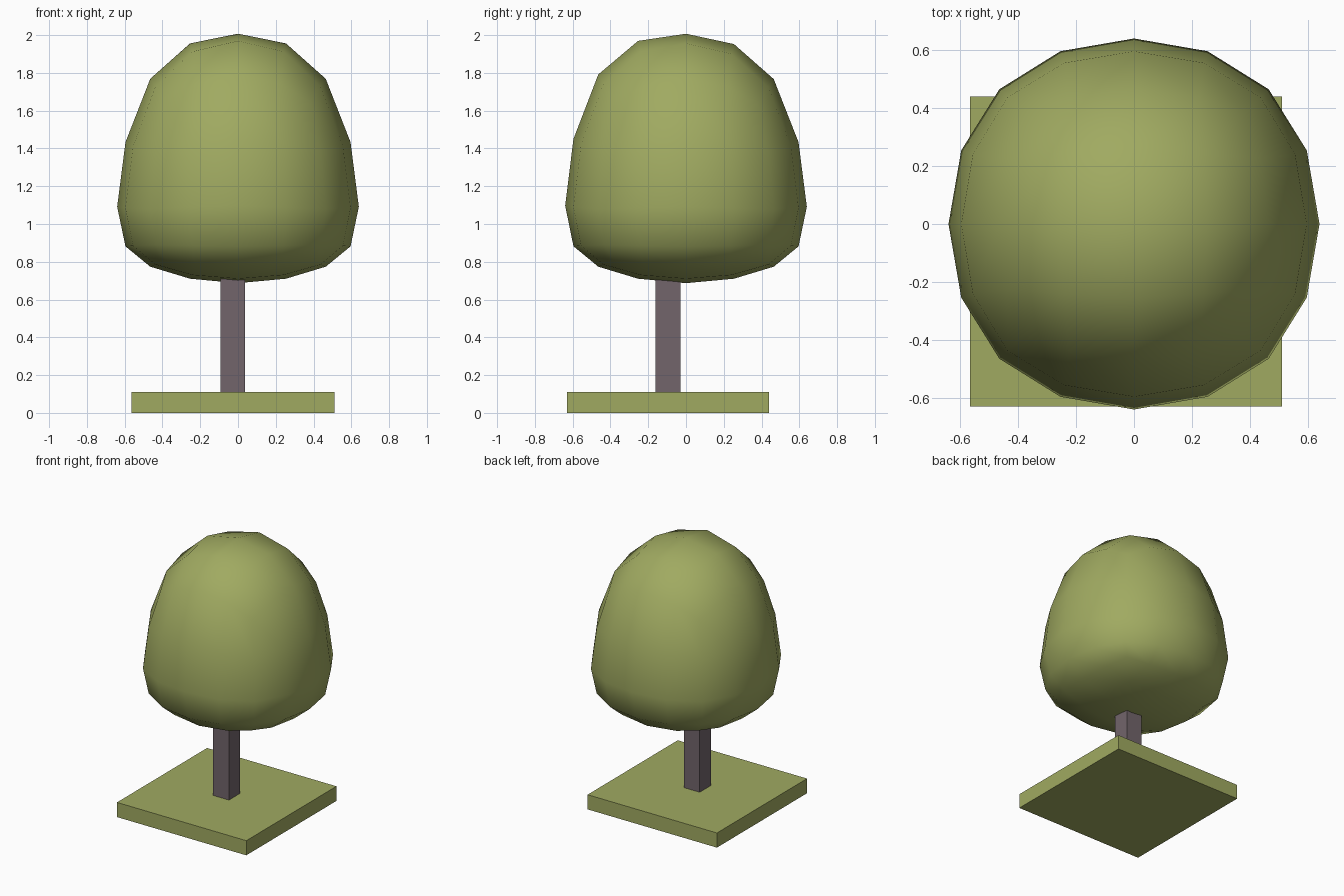
import bpy, bmesh

if "Cube" in bpy.data.objects:
    bpy.data.objects.remove(bpy.data.objects["Cube"])


def linear(c):
    c /= 255
    return c / 12.92 if c <= 0.04045 else ((c + 0.055) / 1.055) ** 2.4


def material(name, rgb):
    m = bpy.data.materials.new(name)
    m.diffuse_color = (*[linear(c) for c in rgb], 1)
    m.use_nodes = True
    m.node_tree.nodes["Principled BSDF"].inputs["Base Color"].default_value = m.diffuse_color
    return m


leaf_green = material("leaf green", (160, 170, 97))
bark_brown = material("bark grey brown", (114, 101, 107))


def add_object(name, bm, mat):
    mesh = bpy.data.meshes.new(name)
    bm.to_mesh(mesh)
    bm.free()
    ob = bpy.data.objects.new(name, mesh)
    bpy.context.collection.objects.link(ob)
    mesh.materials.append(mat)
    return ob


def box(name, lo, hi, mat):
    bm = bmesh.new()
    bmesh.ops.create_cube(bm, size=1)
    for v in bm.verts:
        v.co = [lo[i] if v.co[i] < 0 else hi[i] for i in range(3)]
    return add_object(name, bm, mat)


# Ground slab and square trunk
box("ground_slab", (-0.565, -0.63, 0), (0.51, 0.44, 0.11), leaf_green)
box("trunk", (-0.093, -0.162, 0.11), (0.038, -0.03, 0.85), bark_brown)

# Crown: rounded cube cage, stretched upward and flattened below
bm = bmesh.new()
bmesh.ops.create_cube(bm, size=2)
bmesh.ops.subdivide_edges(bm, edges=bm.edges[:], cuts=1, use_grid_fill=True)
RADIUS = {1: 0.762, 2: 0.5715, 3: 0.4233}      # face centre, edge middle, corner
TOP = {1: 2.09, 2: 1.985, 3: 1.71}
BOTTOM = {1: 0.61, 2: 0.74, 3: 0.782}
for v in bm.verts:
    x, y, z = (round(c) for c in v.co)
    kind = abs(x) + abs(y) + abs(z)
    height = 0.975 if z == 0 else (TOP if z > 0 else BOTTOM)[kind]
    if (x, y, z) == (0, -1, 1):                # front rim sits a touch higher
        height += 0.055
    v.co = (x * RADIUS[kind], y * RADIUS[kind], height)
for f in bm.faces:
    f.smooth = True
crown = add_object("leaf_crown", bm, leaf_green)
sub = crown.modifiers.new("rounding", 'SUBSURF')
sub.levels = sub.render_levels = 1
sub.use_limit_surface = True
